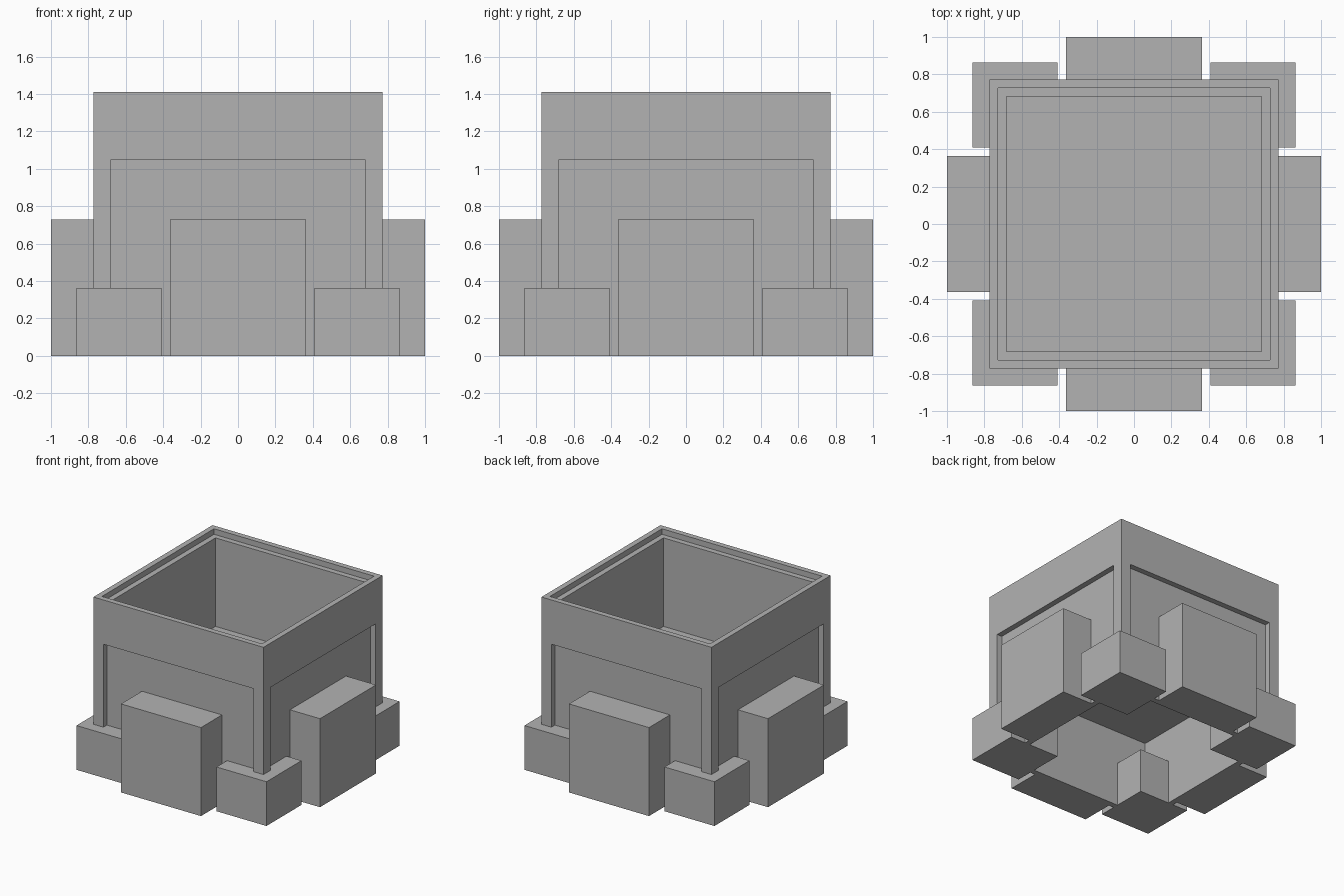
import bpy
from math import pi
from mathutils import Matrix, Vector

if "Cube" in bpy.data.objects:
    bpy.data.objects.remove(bpy.data.objects["Cube"], do_unlink=True)

U = 1 / 22                      # building module
OUTER, LEDGE, INNER = 17 * U, 16 * U, 15 * U
TOP, LEDGE_Z, RECESS_Z, FLOOR_Z = 31 * U, 30 * U, 23 * U, 14 * U

grey = bpy.data.materials.new("stone grey")
grey.use_nodes = True
grey.diffuse_color = (0.45, 0.45, 0.45, 1)
grey.node_tree.nodes["Principled BSDF"].inputs["Base Color"].default_value = (0.45, 0.45, 0.45, 1)


def box(name, low, high, turn=0):
    """Box between two corners, turned about the z axis in quarter turns."""
    low, high = Vector(low), Vector(high)
    bpy.ops.mesh.primitive_cube_add(size=1)
    ob = bpy.context.object
    ob.name = name
    place = Matrix.Translation((low + high) / 2) @ Matrix.Diagonal((*(high - low), 1))
    ob.data.transform(Matrix.Rotation(turn * pi / 2, 4, "Z") @ place)
    ob.data.materials.append(grey)
    return ob


def cut(target, cutter):
    mod = target.modifiers.new("cut", "BOOLEAN")
    mod.operation, mod.solver, mod.object = "DIFFERENCE", "EXACT", cutter
    bpy.context.view_layer.objects.active = target
    bpy.ops.object.modifier_apply(modifier=mod.name)
    bpy.data.objects.remove(cutter, do_unlink=True)


# Square shell, open through, with a stepped rim and a recess in each side
walls = box("walls", (-OUTER, -OUTER, 0), (OUTER, OUTER, TOP))
cut(walls, box("cavity", (-INNER, -INNER, -1), (INNER, INNER, 2)))
cut(walls, box("rim_step", (-LEDGE, -LEDGE, LEDGE_Z), (LEDGE, LEDGE, 2)))
for i in range(4):
    cut(walls, box("recess", (-INNER, -1, -1), (INNER, -LEDGE, RECESS_Z), i))

# Thin floor sheet inside the shell
bpy.ops.mesh.primitive_plane_add(size=2 * INNER, location=(0, 0, FLOOR_Z))
floor = bpy.context.object
floor.name = "floor"
floor.data.materials.append(grey)

# Tall block on each side and low block under each corner
sides = ("front", "left", "back", "right")
corners = ("front_left", "back_left", "back_right", "front_right")
for i in range(4):
    box(sides[i] + "_block", (-8 * U, -1, 0), (8 * U, -LEDGE, 16 * U), i)
    box(corners[i] + "_foot", (9 * U, -19 * U, 0), (19 * U, -9 * U, 8 * U), i)
